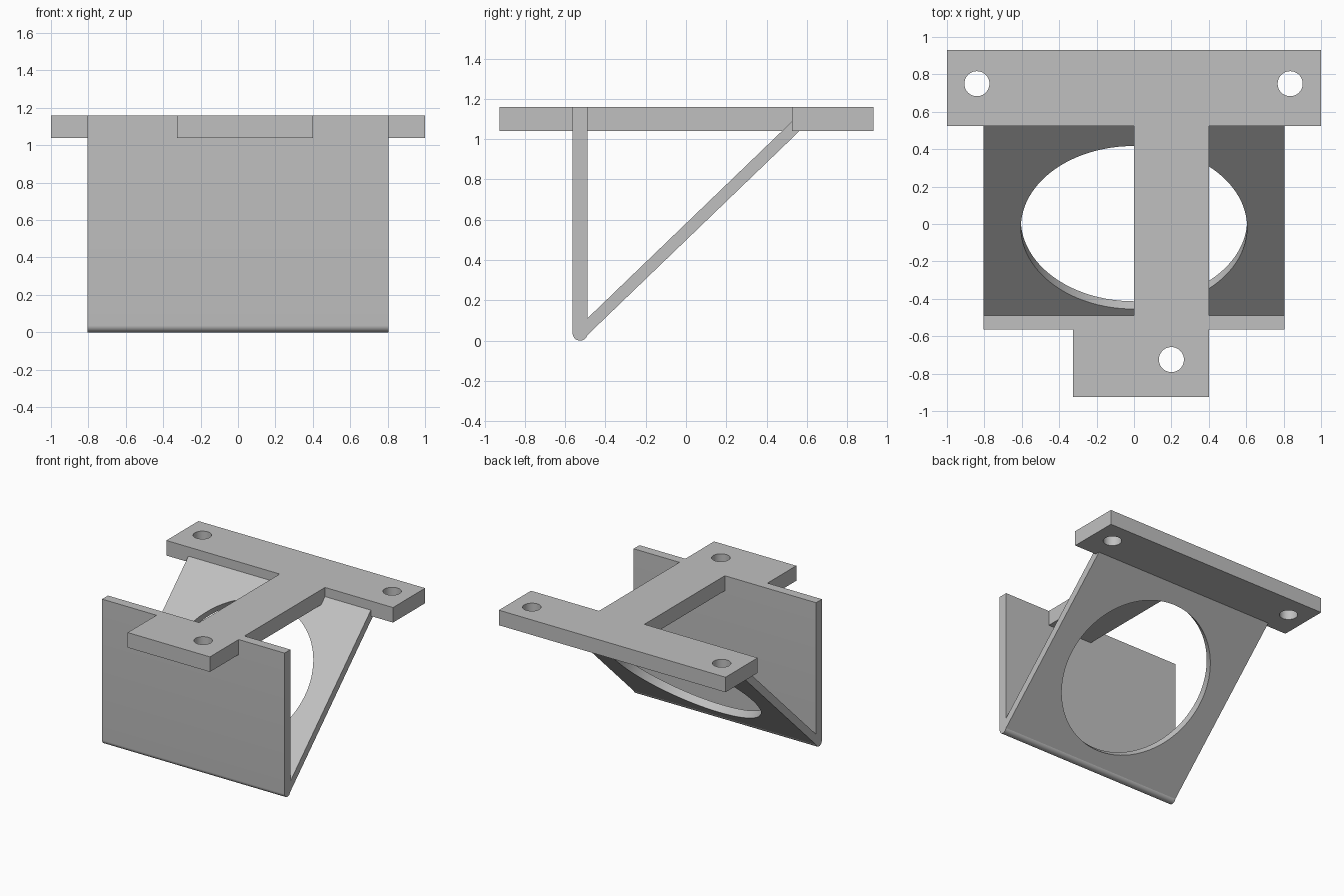
import bpy, bmesh
from math import sin, cos, pi, radians

cube = bpy.data.objects.get("Cube")
if cube:
    bpy.data.objects.remove(cube, do_unlink=True)

GREY = (0.53, 0.53, 0.53, 1)
grey = bpy.data.materials.new("light grey")
grey.use_nodes = True
grey.diffuse_color = GREY
grey.node_tree.nodes["Principled BSDF"].inputs["Base Color"].default_value = GREY


def arc(cx, cy, r, n, start=0.0, sweep=2 * pi, closed=True):
    steps = n if closed else n - 1
    return [(cx + r * cos(start + sweep * i / steps),
             cy + r * sin(start + sweep * i / steps)) for i in range(n)]


def plate(name, loops, thickness, location=(0, 0, 0), rotation=(0, 0, 0)):
    """Extrude an outline with optional hole loops into a solid plate."""
    curve = bpy.data.curves.new(name, 'CURVE')
    curve.dimensions = '2D'
    curve.fill_mode = 'BOTH'
    curve.extrude = thickness / 2
    for loop in loops:
        spline = curve.splines.new('POLY')
        spline.points.add(len(loop) - 1)
        for point, (x, y) in zip(spline.points, loop):
            point.co = (x, y, 0, 1)
        spline.use_cyclic_u = True
    obj = bpy.data.objects.new(name, curve)
    bpy.context.collection.objects.link(obj)
    obj.location = location
    obj.rotation_euler = rotation
    bpy.ops.object.select_all(action='DESELECT')
    obj.select_set(True)
    bpy.context.view_layer.objects.active = obj
    bpy.ops.object.convert(target='MESH')
    obj = bpy.context.view_layer.objects.active
    # Weld caps to sides and face everything outward
    bm = bmesh.new()
    bm.from_mesh(obj.data)
    bmesh.ops.remove_doubles(bm, verts=bm.verts, dist=1e-5)
    bmesh.ops.recalc_face_normals(bm, faces=bm.faces)
    bm.to_mesh(obj.data)
    bm.free()
    obj.data.materials.clear()
    obj.data.materials.append(grey)
    bpy.ops.object.shade_smooth_by_angle(angle=radians(30))
    return obj


# Top mounting deck: rear crossbar, offset stem and front tab, with screw holes
deck = [(-1, 0.93), (-1, 0.525), (0, 0.525), (0, -0.56), (-0.325, -0.56),
        (-0.325, -0.925), (0.4, -0.925), (0.4, 0.525), (1, 0.525), (1, 0.93)]
holes = [arc(x, y, 0.067, 40) for x, y in ((-0.84, 0.75), (0.835, 0.75), (0.2, -0.725))]
plate("mounting_deck", [deck] + holes, 0.12, (0, 0, 1.10))

# Upright front wall with a rounded bottom edge
WIDTH = 1.61
R = 0.037
wall = [(R, 1.16), (-R, 1.16)] + arc(0, R, R, 17, pi, pi, closed=False)
plate("front_wall", [wall], WIDTH, (0, -0.526, 0), (pi / 2, 0, pi / 2))

# Sloping plate with a large round opening, running from wall foot to crossbar
half = WIDTH / 2
slope = [(-half, -0.734), (half, -0.734), (half, 0.80), (-half, 0.80)]
plate("sloping_plate", [slope, arc(0, 0, 0.605, 96)], 0.06,
      (0, 0.002, 0.542), (radians(43.9), 0, 0))
